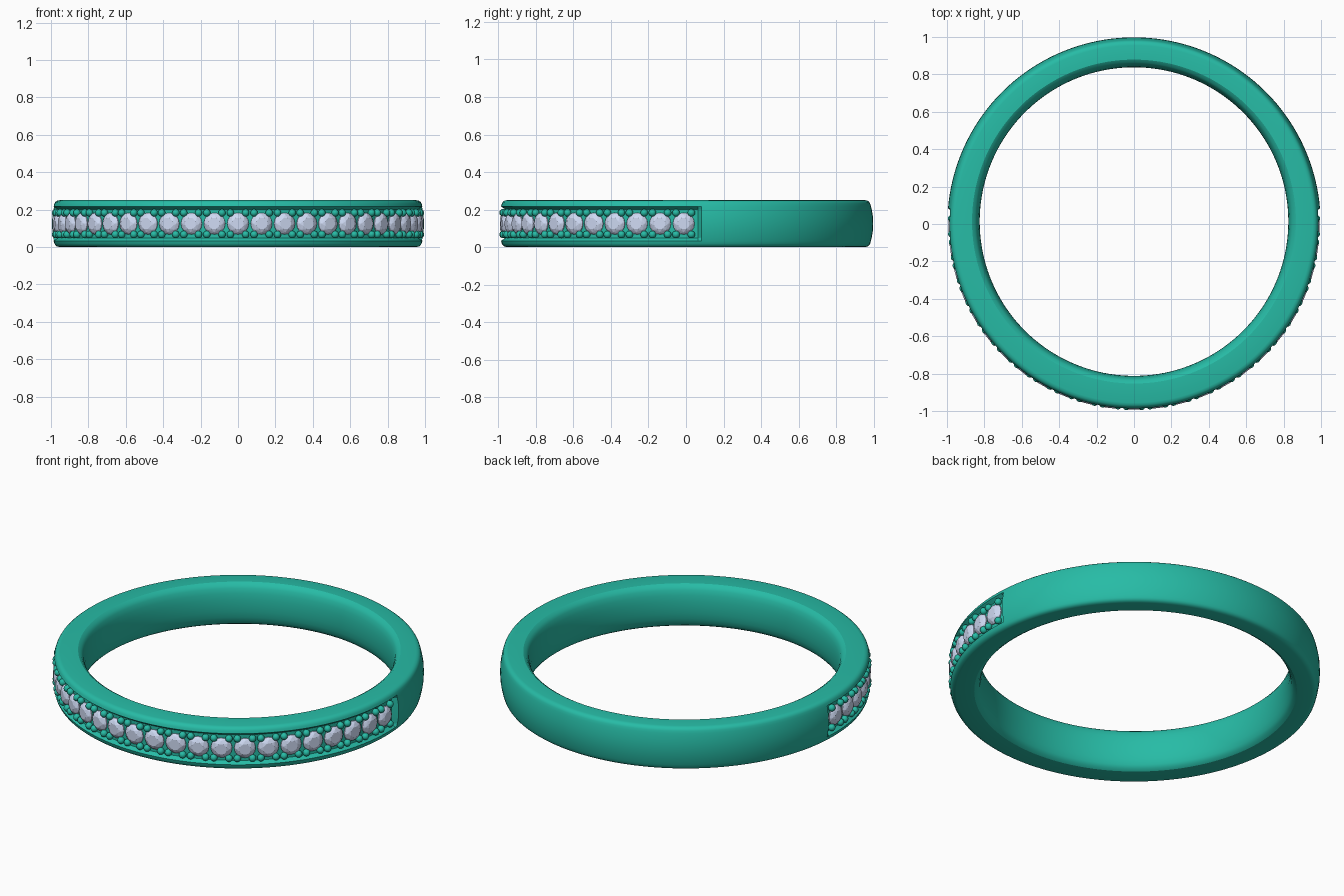
import bpy, bmesh
from math import pi, sin, cos, radians
from mathutils import Vector, Matrix

if "Cube" in bpy.data.objects:
    bpy.data.objects.remove(bpy.data.objects["Cube"])

MID = 0.125          # mid height of the band
GEMS, STEP = 25, 7.44
END = 4.8            # channel end angle past the x axis, degrees


def material(name, rgb):
    m = bpy.data.materials.new(name)
    m.diffuse_color = (*rgb, 1)
    m.use_nodes = True
    m.node_tree.nodes["Principled BSDF"].inputs["Base Color"].default_value = m.diffuse_color
    return m


def finish(bm, name, mat, smooth):
    bmesh.ops.recalc_face_normals(bm, faces=bm.faces)
    me = bpy.data.meshes.new(name)
    bm.to_mesh(me)
    bm.free()
    ob = bpy.data.objects.new(name, me)
    bpy.context.collection.objects.link(ob)
    me.materials.append(mat)
    if smooth:
        bpy.ops.object.select_all(action='DESELECT')
        ob.select_set(True)
        bpy.context.view_layer.objects.active = ob
        bpy.ops.object.shade_smooth_by_angle(angle=radians(32))
    return ob


metal = material("green_metal", (0.02, 0.50, 0.38))
stone = material("pale_stone", (0.62, 0.70, 0.90))

# Band profile: (radius, height from middle), upper half, inside to outside
inner = [(0.825, 0), (0.826, 0.035), (0.831, 0.07), (0.839, 0.098), (0.850, 0.115), (0.866, 0.125)]
rim = [(0.955, 0.125), (0.968, 0.122), (0.977, 0.115), (0.982, 0.106), (0.986, 0.092)]
dome = [(0.990, 0.075), (0.996, 0.04), (0.998, 0)]
floor = [(0.964, 0.076), (0.964, 0.04), (0.964, 0)]


def profile(notched):
    half = inner + rim + (floor if notched else dome)
    return half + [(r, -z) for r, z in half[-2:0:-1]]


# Sections: plain back, then the notched front with sloping ends
plain = [(END + (180 - 2 * END) * i / 72, False) for i in range(73)]
a0, a1 = 180 - END + 1.0, 360 + END - 1.0
notch = [(a0 + (a1 - a0) * i / 84, True) for i in range(85)]

bm = bmesh.new()
rings = []
for deg, cut in plain + notch:
    a = radians(deg)
    ring = []
    for r, z in profile(cut):
        # the finger hole sits slightly towards the back
        off = 0.013 if r < 0.9 else 0.0
        ring.append(bm.verts.new((r * cos(a), r * sin(a) + off, MID + z)))
    rings.append(ring)
for i, ra in enumerate(rings):
    rb = rings[(i + 1) % len(rings)]
    n = len(ra)
    for j in range(n):
        k = (j + 1) % n
        bm.faces.new((ra[j], rb[j], rb[k], ra[k]))
finish(bm, "ring_band", metal, True)

# Faceted stones (convex hulls) and their small holding beads
gems, beads = bmesh.new(), bmesh.new()


def circle(n, r, h, turn=0.0):
    return [Vector((r * cos(2 * pi * (i + turn) / n), r * sin(2 * pi * (i + turn) / n), h))
            for i in range(n)]


cut_points = (circle(8, 0.032, 0.992, 0.5) + circle(8, 0.047, 0.984)
              + circle(16, 0.058, 0.971) + circle(16, 0.058, 0.966)
              + [Vector((0, 0, 0.915))])

for i in range(GEMS):
    deg = -90 + (i - (GEMS - 1) / 2) * STEP
    m = (Matrix.Translation((0, 0, MID)) @ Matrix.Rotation(radians(deg), 4, 'Z')
         @ Matrix.Rotation(pi / 2, 4, 'Y'))
    pts = [gems.verts.new(m @ p) for p in cut_points]
    bmesh.ops.convex_hull(gems, input=pts)
    for side in (-1, 1):
        a = radians(deg + side * 2.4)
        for z in (-0.058, 0.058):
            pos = Matrix.Translation((0.976 * cos(a), 0.976 * sin(a), MID + z))
            bmesh.ops.create_uvsphere(beads, u_segments=14, v_segments=9, radius=0.02, matrix=pos)

finish(gems, "stones", stone, False)
finish(beads, "holding_beads", metal, True)
